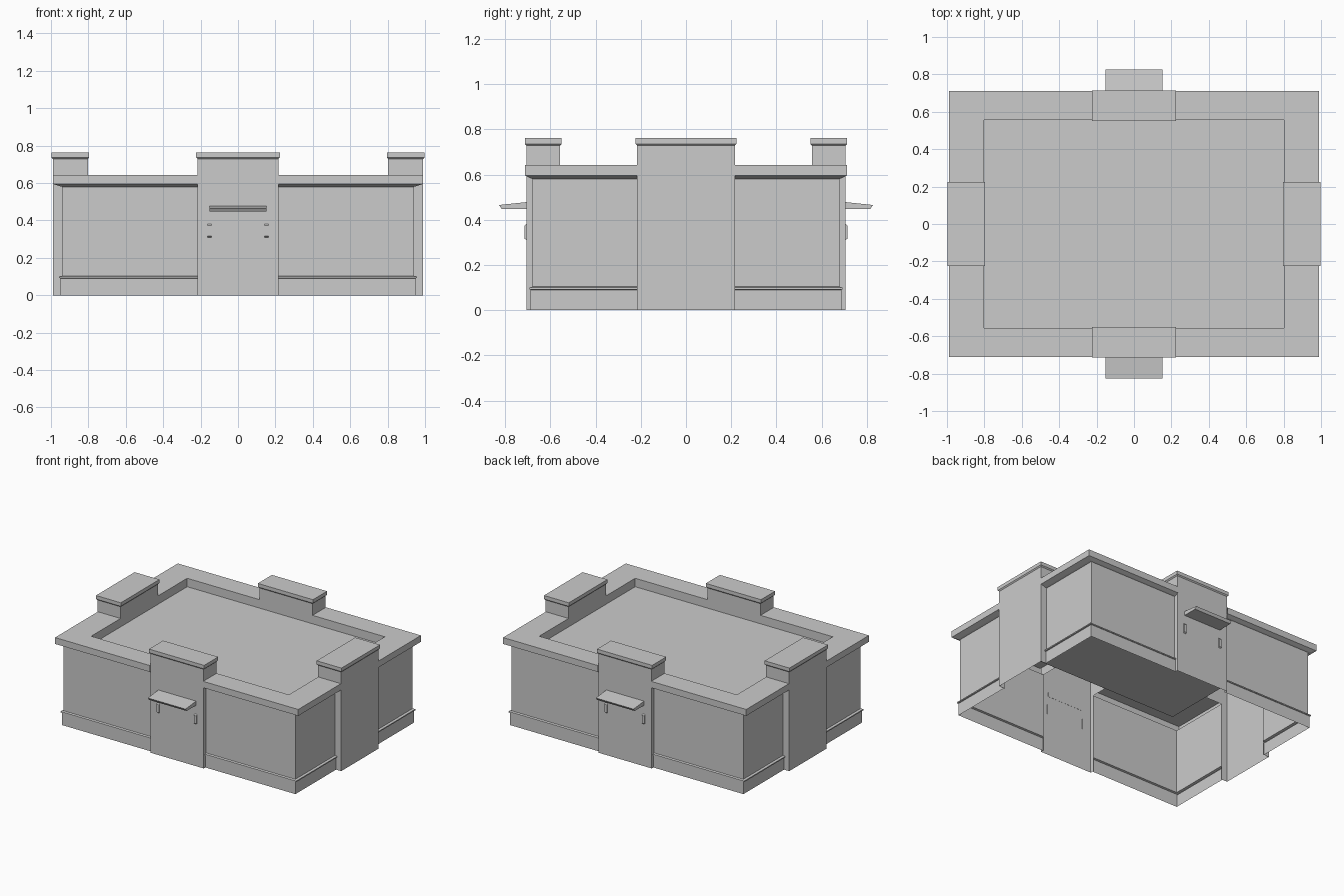
import bpy, bmesh

if "Cube" in bpy.data.objects:
    bpy.data.objects.remove(bpy.data.objects["Cube"])

HALF = 0.216          # half width of the pillars
ROOF_Z = 0.58


def make(name, verts, faces, mirror=None):
    """Mesh object from points and faces, optionally mirrored about the origin."""
    me = bpy.data.meshes.new(name)
    bm = bmesh.new()
    vs = [bm.verts.new(v) for v in verts]
    for f in faces:
        bm.faces.new([vs[i] for i in f])
    bmesh.ops.recalc_face_normals(bm, faces=bm.faces)
    bm.to_mesh(me)
    bm.free()
    ob = bpy.data.objects.new(name, me)
    bpy.context.collection.objects.link(ob)
    if mirror:
        m = ob.modifiers.new("Mirror", 'MIRROR')
        m.use_axis = mirror
        m.use_mirror_merge = False
    return ob


def strips(rows, closed=False):
    """Quads joining equally long rows of points."""
    n = len(rows[0])
    verts = [p for r in rows for p in r]
    faces = []
    for r in range(len(rows) - 1):
        for i in range(n if closed else n - 1):
            j = (i + 1) % n
            faces.append((r * n + i, r * n + j, (r + 1) * n + j, (r + 1) * n + i))
    return verts, faces


# Corner walls: one profile (x reach, y reach, height) swept round a corner:
# plinth, ledge, wall, cornice, parapet top and inner parapet
profile = [(0.948, 0.687, 0), (0.948, 0.687, 0.09), (0.957, 0.692, 0.092),
           (0.957, 0.692, 0.1), (0.941, 0.679, 0.104), (0.941, 0.679, 0.58),
           (0.952, 0.687, 0.583), (0.988, 0.712, 0.595), (0.988, 0.712, 0.642),
           (0.803, 0.557, 0.642), (0.803, 0.557, ROOF_Z)]
rows = [[(HALF, -y, z), (x, -y, z), (x, -HALF, z)] for x, y, z in profile]
make("corner_walls", *strips(rows), mirror=(True, True, False))

# Flat roof
make("roof", [(-0.803, -0.557, ROOF_Z), (0.803, -0.557, ROOF_Z),
              (0.803, 0.557, ROOF_Z), (-0.803, 0.557, ROOF_Z)], [(0, 1, 2, 3)])


def pillar(name, place, wall, outer, inner, mirror):
    """Hollow pillar: open-backed shaft, full block above the roof, capstone."""
    w = HALF
    u = [(-w, wall), (-w, outer), (w, outer), (w, wall)]
    rows = [[place(a, b, z) for a, b in u] for z in (0, ROOF_Z)]
    make(name + "_shaft", *strips(rows), mirror=mirror)
    rows = []
    for g, z in [(0, ROOF_Z), (0, 0.728), (0.008, 0.736), (0.008, 0.762)]:
        g2 = g * 0.9
        rows.append([place(a, b, z) for a, b in
                     [(-w - g, inner - g2), (-w - g, outer + g2),
                      (w + g, outer + g2), (w + g, inner - g2)]])
    verts, faces = strips(rows, closed=True)
    faces.append((12, 13, 14, 15))
    make(name + "_top", verts, faces, mirror=mirror)


# Pillars in the middle of each side
pillar("entrance_pillar", lambda a, b, z: (a, -b, z), 0.679, 0.706, 0.557,
       (False, True, False))
pillar("side_pillar", lambda a, b, z: (b, a, z), 0.941, 0.990, 0.803,
       (True, False, False))

# Canopies over both entrances
side = [(-0.705, 0.447), (-0.815, 0.447), (-0.827, 0.465), (-0.705, 0.478)]
verts, faces = strips([[(x, y, z) for y, z in side] for x in (-0.153, 0.153)], closed=True)
make("canopy", verts, faces + [(0, 1, 2, 3), (4, 5, 6, 7)], mirror=(False, True, False))

# Wall lamps: small bars with tapered ends
side = [(-0.704, 0.308), (-0.714, 0.316), (-0.714, 0.374), (-0.704, 0.384)]
verts, faces = strips([[(x, y, z) for y, z in side] for x in (0.142, 0.162)], closed=True)
make("wall_lamp", verts, faces + [(0, 1, 2, 3), (4, 5, 6, 7)], mirror=(True, True, False))
